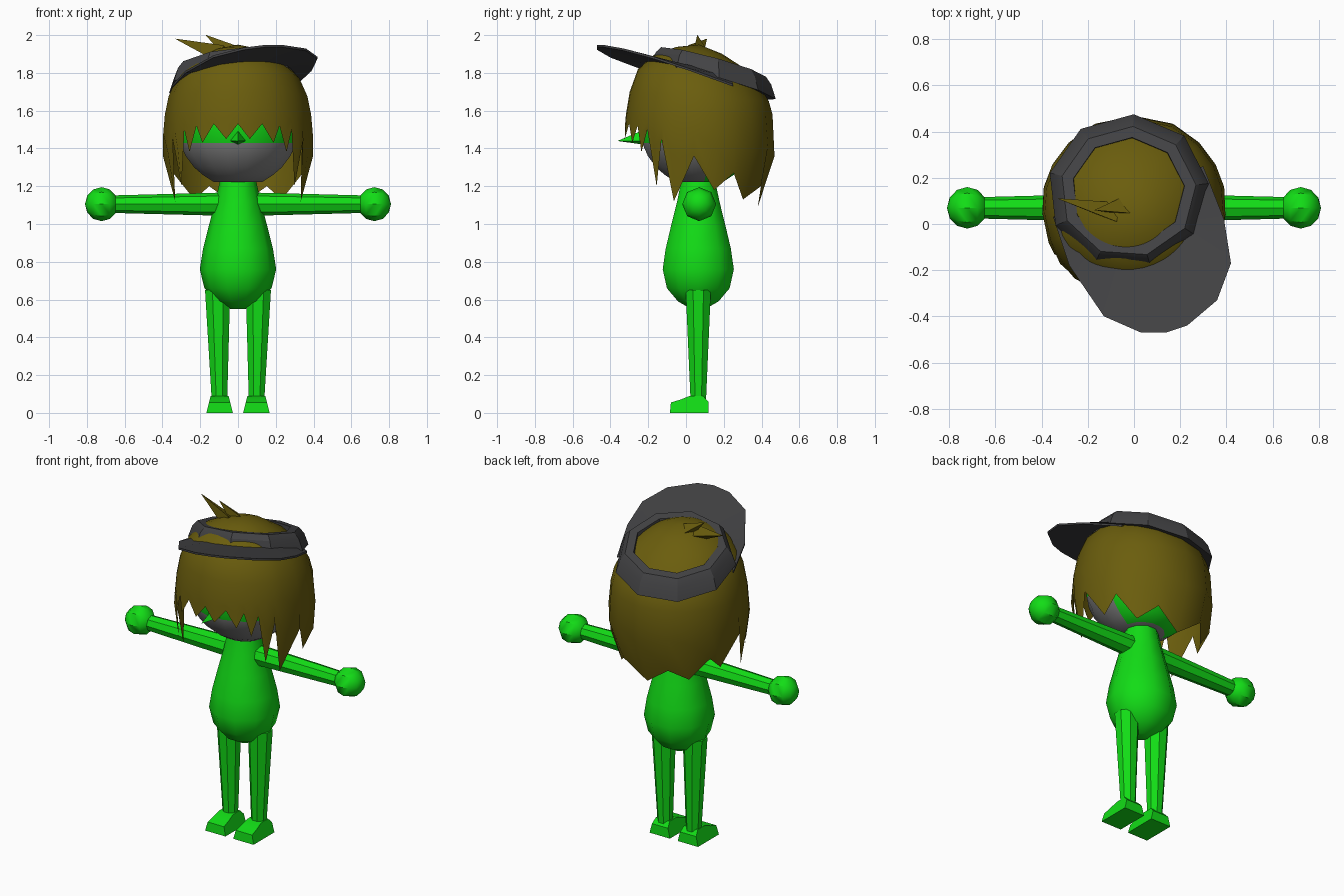
import bpy, bmesh, math
from mathutils import Vector

if "Cube" in bpy.data.objects:
    bpy.data.objects.remove(bpy.data.objects["Cube"])


def material(name, rgb):
    m = bpy.data.materials.new(name)
    m.diffuse_color = (*rgb, 1)
    m.use_nodes = True
    m.node_tree.nodes["Principled BSDF"].inputs["Base Color"].default_value = m.diffuse_color
    return m


GREEN = material("bright green", (0.006, 0.72, 0.008))
GREY = material("mask grey", (0.22, 0.22, 0.22))
BROWN = material("hair brown", (0.145, 0.11, 0.004))
DARK = material("cap charcoal", (0.055, 0.055, 0.058))
CY = 0.065  # depth of the body axis


def loft(name, rings, mat, smooth=35, caps=True, loop=False):
    """Skin a list of equally long closed rings of points."""
    bm = bmesh.new()
    rows = [[bm.verts.new(p) for p in ring] for ring in rings]
    n = len(rows[0])
    pairs = list(zip(rows, rows[1:])) + ([(rows[-1], rows[0])] if loop else [])
    for a, b in pairs:
        for i in range(n):
            j = (i + 1) % n
            bm.faces.new((a[i], a[j], b[j], b[i]))
    if caps and not loop:
        bm.faces.new(rows[0][::-1])
        bm.faces.new(rows[-1])
    return finish(name, bm, mat, smooth)


def finish(name, bm, mat, smooth=35):
    bmesh.ops.remove_doubles(bm, verts=bm.verts, dist=0.0005)
    bmesh.ops.recalc_face_normals(bm, faces=bm.faces)
    me = bpy.data.meshes.new(name)
    bm.to_mesh(me)
    bm.free()
    me.materials.append(mat)
    ob = bpy.data.objects.new(name, me)
    bpy.context.collection.objects.link(ob)
    bpy.ops.object.select_all(action='DESELECT')
    ob.select_set(True)
    bpy.context.view_layer.objects.active = ob
    if smooth:
        bpy.ops.object.shade_smooth_by_angle(angle=math.radians(smooth))
    return ob


def circle(cx, cy, z, rx, ry, n, turn=0.5):
    angles = [2 * math.pi * (i + turn) / n for i in range(n)]
    return [(cx + rx * math.sin(a), cy - ry * math.cos(a), z) for a in angles]


def tube_x(s, profile, n=8):
    """Rings along the x axis for arms and hands."""
    return [[(s * x, 0.07 + r * math.sin(2 * math.pi * i / n),
              1.105 + r * math.cos(2 * math.pi * i / n)) for i in range(n)]
            for x, r in profile]


# Pear-shaped body
loft("body", [circle(0, CY, z, r, r * 0.98, 10) for z, r in (
    (0.55, 0.04), (0.59, 0.115), (0.66, 0.178), (0.76, 0.202), (0.87, 0.185),
    (1.0, 0.152), (1.12, 0.12), (1.22, 0.098), (1.26, 0.09))], GREEN, 40)

for s, side in ((-1, "left"), (1, "right")):
    # Arms and ball hands
    loft(side + "_arm", tube_x(s, [(0.06, 0.062), (0.68, 0.046)]), GREEN, 30)
    hand = [(0.722 - 0.088 * math.cos(math.pi * k / 6),
             max(0.0002, 0.09 * math.sin(math.pi * k / 6))) for k in range(7)]
    loft(side + "_hand", tube_x(s, hand), GREEN, 35)
    # Legs
    loft(side + "_leg", [circle(s * x, CY, z, r, r, 8) for z, x, r in (
        (0.06, 0.098, 0.044), (0.65, 0.108, 0.072))], GREEN, 30)
    # Feet: side profile swept across x, narrower on top
    foot = [(0.12, 0), (0.118, 0.06), (0.09, 0.09), (0.02, 0.09),
            (-0.03, 0.07), (-0.08, 0.055), (-0.085, 0)]
    loft(side + "_foot", [[(s * 0.097 + e * (0.07 - 0.25 * z), y, z) for y, z in foot]
                          for e in (-1, 1)], GREEN, 25)

# Head: grey lower front, green elsewhere
head = loft("head", [circle(0, 0.07, z, r, r * 0.98, 16) for z, r in (
    (1.222, 0.13), (1.26, 0.19), (1.30, 0.237), (1.36, 0.283), (1.43, 0.315),
    (1.55, 0.33), (1.66, 0.31), (1.76, 0.24))], GREEN, 50)
head.data.materials.append(GREY)
for p in head.data.polygons:
    if p.center.z < 1.43 and p.center.y < 0.075:
        p.material_index = 1

# Nose
loft("nose", [[(0.045, -0.22, 1.44), (0, -0.22, 1.50), (-0.045, -0.22, 1.44), (0, -0.22, 1.42)],
              [(0.0005, -0.36, 1.44), (0, -0.36, 1.441), (-0.0005, -0.36, 1.44),
               (0, -0.36, 1.439)]], GREEN, 0)

# Hair shell with a jagged hem: (angle from the front, hem height), mirrored
half = [(0, 1.53), (9, 1.45), (19, 1.53), (28, 1.43), (34, 1.52), (40, 1.38),
        (46, 1.50), (53, 1.20), (60, 1.45), (68, 1.12), (86, 1.36), (103, 1.18),
        (118, 1.27), (135, 1.13), (155, 1.20), (180, 1.09)]
hem = half + [(360 - a, z) for a, z in half[-2:0:-1]]
levels = [(1.96, 0.0), (1.93, 0.12), (1.87, 0.24), (1.78, 0.325), (1.68, 0.368),
          (1.58, 0.388), (1.42, 0.402), (1.30, 0.395), (1.08, 0.35)]


def hair_radius(z):
    for (z1, r1), (z0, r0) in zip(levels, levels[1:]):
        if z >= z0:
            return r0 + (r1 - r0) * (z - z0) / (z1 - z0)
    return levels[-1][1]


def hair_point(deg, z):
    a = math.radians(deg)
    r = hair_radius(z)
    if deg in (0, 180) or 90 < deg < 270:  # fuller back, tucked nape
        r *= 1.0 - 0.12 * max(0.0, 1.25 - z) / 0.16
    y = 0.07 - r * math.cos(a)
    drop = 0.15 * y * min(1, max(0, (z - 1.6) / 0.18))
    return (r * math.sin(a), y, z - drop)


rows = [[hair_point(a, z) for a, _ in hem] for z, _ in levels[:6]]
for t in (0.45, 1.0):
    rows.append([hair_point(a, 1.58 + (h - 1.58) * t) for a, h in hem])
loft("hair", rows, BROWN, 30, caps=False)

# Loose tufts on the crown
for i, (base, tip, w) in enumerate((
        ((-0.08, 0.04, 1.90), (-0.33, 0.11, 1.98), 0.055),
        ((-0.04, 0.07, 1.91), (-0.17, 0.06, 2.0), 0.05))):
    b, t = Vector(base), Vector(tip)
    d = (t - b).normalized()
    u = d.cross(Vector((0, 0, 1))).normalized()
    v = d.cross(u)
    ring = [b + w * (math.cos(k * math.tau / 3) * u + math.sin(k * math.tau / 3) * v)
            for k in range(3)]
    loft(f"hair_tuft_{i + 1}", [ring, [t + 0.02 * (p - b) for p in ring]], BROWN, 0)


# Tilted cap: everything is set out in plan and lifted onto a sloping plane
def on_cap(x, y, h):
    return (x, y, 1.80 + 0.10 * x - 0.27 * y + h)


def cap_ring(r, h):
    pts = circle(-0.025, 0.14, 0, r, r * 0.96, 9, 0.4)
    return [on_cap(x, y, h) for x, y, _ in pts]


loft("cap_band", [cap_ring(0.35, -0.01), cap_ring(0.325, 0.06), cap_ring(0.295, 0.095),
                  cap_ring(0.245, 0.095), cap_ring(0.24, 0.0)], DARK, 25, loop=True)

# Cap brim, drooping a little at both sides
edge = [(-0.35, 0.03), (-0.28, -0.18), (-0.13, -0.40), (0.03, -0.47), (0.14, -0.47),
        (0.23, -0.44), (0.36, -0.33), (0.42, -0.17), (0.39, 0.02), (0.30, 0.25)]
bm = bmesh.new()
lines = []
for h in (0.012, -0.008):
    outer, inner = [], []
    for k, (x, y) in enumerate(edge):
        droop = 0.03 * (abs(k - 4.5) / 4.5) ** 2
        outer.append(bm.verts.new(on_cap(x, y, h * 0.6 - droop)))
        d = Vector((x + 0.025, y - 0.14)).normalized() * 0.29
        inner.append(bm.verts.new(on_cap(d.x - 0.025, d.y + 0.14, h + 0.01)))
    lines.append((outer, inner))
(o1, i1), (o2, i2) = lines
for k in range(len(edge) - 1):
    for a, b in ((o1, i1), (o2, i2), (o1, o2)):
        bm.faces.new((a[k], a[k + 1], b[k + 1], b[k]))
finish("cap_brim", bm, DARK, 30)
